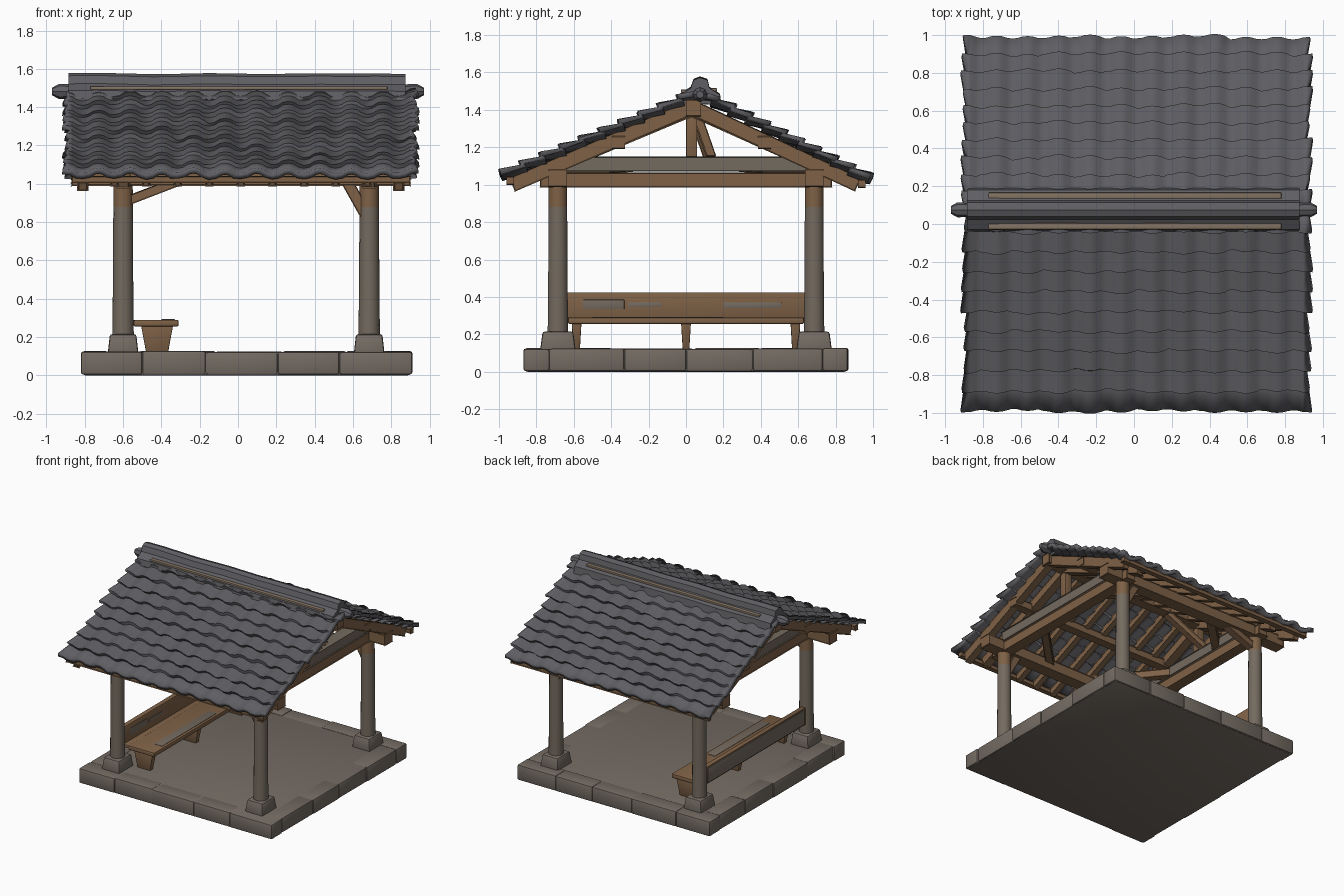
import bpy, bmesh, math, random
from mathutils import Vector, Matrix

if "Cube" in bpy.data.objects:
    bpy.data.objects.remove(bpy.data.objects["Cube"])
random.seed(4)


def mat(name, r, g, b):
    m = bpy.data.materials.new(name)
    m.diffuse_color = (r, g, b, 1)
    m.use_nodes = True
    m.node_tree.nodes["Principled BSDF"].inputs["Base Color"].default_value = m.diffuse_color
    return m


SLATE = mat("slate", 0.115, 0.113, 0.125)
STONE = mat("stone", 0.175, 0.148, 0.125)
POST = mat("weathered_wood", 0.175, 0.145, 0.115)
WOOD = mat("brown_wood", 0.21, 0.12, 0.062)
TAN = mat("worn_tan", 0.23, 0.175, 0.125)


def finish(name, bm, *mats, angle=35):
    me = bpy.data.meshes.new(name)
    bm.to_mesh(me)
    bm.free()
    ob = bpy.data.objects.new(name, me)
    bpy.context.collection.objects.link(ob)
    for m in mats:
        me.materials.append(m)
    bpy.ops.object.select_all(action='DESELECT')
    ob.select_set(True)
    bpy.context.view_layer.objects.active = ob
    bpy.ops.object.shade_smooth_by_angle(angle=math.radians(angle))
    return ob


def box(name, x0, x1, y0, y1, z0, z1, m, bev=0.006, top=1.0):
    bm = bmesh.new()
    bmesh.ops.create_cube(bm, size=1)
    for v in bm.verts:
        k = top if v.co.z > 0 else 1
        v.co = Vector(((x0 + x1) / 2 + v.co.x * k * (x1 - x0),
                       (y0 + y1) / 2 + v.co.y * k * (y1 - y0),
                       (z0 + z1) / 2 + v.co.z * (z1 - z0)))
    if bev:
        bmesh.ops.bevel(bm, geom=bm.edges[:], offset=bev, segments=2, affect='EDGES', profile=0.5)
    return finish(name, bm, m)


def beam(name, a, b, w, h, m=WOOD):
    """Rectangular timber from a to b, w wide sideways and h deep."""
    a, b = Vector(a), Vector(b)
    d = (b - a).normalized()
    side = d.cross(Vector((0, 0, 1)))
    side = side.normalized() if side.length > 0.01 else Vector((1, 0, 0))
    up = side.cross(d)
    bm = bmesh.new()
    bmesh.ops.create_cube(bm, size=1)
    rot = Matrix((d, side, up)).transposed()
    for v in bm.verts:
        v.co = (a + b) / 2 + rot @ Vector((v.co.x * (b - a).length, v.co.y * w, v.co.z * h))
    bmesh.ops.bevel(bm, geom=bm.edges[:], offset=0.005, segments=1, affect='EDGES')
    return finish(name, bm, m)


# stone platform with a rim of uneven blocks
PX0, PX1, PY = -0.82, 0.91, 0.87
box("platform", PX0 + 0.012, PX1 - 0.012, -PY + 0.012, PY - 0.012, 0, 0.122, STONE, 0.01)


def cuts(a, b, n):
    p = [a + (b - a) * i / n for i in range(n + 1)]
    return [p[0]] + [q + random.uniform(-0.05, 0.05) for q in p[1:-1]] + [p[-1]]


for s in (-1, 1):
    c = cuts(PX0, PX1, 5)
    for p, q in zip(c, c[1:]):
        e = PY - random.uniform(0, 0.008)
        ys = sorted((s * e, s * 0.73))
        box("rim_stone", p, q, *ys, 0.004, 0.125 + random.uniform(-0.004, 0.003), STONE, 0.012)
    c = cuts(-0.73, 0.73, 4)
    for p, q in zip(c, c[1:]):
        e = random.uniform(0, 0.008)
        xs = (PX0 + e, PX0 + 0.14) if s < 0 else (PX1 - 0.14, PX1 - e)
        box("rim_stone", *xs, p, q, 0.004, 0.125 + random.uniform(-0.004, 0.003), STONE, 0.012)

# round columns with brown tops, on tapered plinths
CX, CY = (-0.60, 0.685), (-0.685, 0.685)
for x in CX:
    for y in CY:
        box("plinth", x - 0.08, x + 0.08, y - 0.095, y + 0.095, 0.115, 0.215, STONE, 0.012, top=0.86)
        bm = bmesh.new()
        rings = []
        for z, r in ((0.2, 0.056), (0.5, 0.053), (0.88, 0.051), (1.06, 0.05)):
            rings.append([bm.verts.new((x + r * math.cos(t * math.pi / 7), y + r * math.sin(t * math.pi / 7), z))
                          for t in range(14)])
        for i, (lo, hi) in enumerate(zip(rings, rings[1:])):
            for t in range(14):
                f = bm.faces.new((lo[t], lo[(t + 1) % 14], hi[(t + 1) % 14], hi[t]))
                f.material_index = int(i == 2)
        bm.faces.new(rings[-1])
        finish("column", bm, POST, WOOD)

# eave plates, purlins and ridge beam along x
for y in CY:
    beam("eave_plate", (-0.84, y, 1.035), (0.87, y, 1.035), 0.09, 0.085)
    beam("column_brace_left", (-0.58, y, 0.91), (-0.32, y, 1.01), 0.05, 0.05)
    beam("column_brace_right", (0.665, y, 0.84), (0.57, y, 1.01), 0.05, 0.05)
for y in (-0.36, 0.42):
    beam("purlin", (-0.84, y, 1.225), (0.87, y, 1.225), 0.06, 0.06)
beam("ridge_beam", (-0.86, 0.04, 1.41), (0.89, 0.04, 1.41), 0.07, 0.08)

# gable trusses
for x, s in zip(CX, (1, -1)):
    beam("tie_beam", (x, -0.78, 1.025), (x, 0.78, 1.025), 0.08, 0.08)
    beam("collar_beam", (x, -0.66, 1.11), (x, 0.66, 1.11), 0.09, 0.08, POST)
    box("king_post", x - 0.03, x + 0.03, 0.0, 0.06, 1.12, 1.41, WOOD)
    for y in (-0.9, 0.9):
        beam("principal_rafter", (x, y, 1.01), (x, 0.03, 1.40), 0.06, 0.07)
    beam("ridge_strut", (x, 0.13, 1.14), (x + s * 0.32, 0.05, 1.37), 0.045, 0.045)
    for y in CY:
        beam("corner_tie", (x, y * 0.35, 1.11), (x + s * 0.45, y, 1.07), 0.05, 0.06)

# common rafters, heavier barge rafters at both ends
PITCH, RX = 0.165, 0.015
for k in range(-5, 6):
    x = RX + k * PITCH
    barge = abs(k) == 5
    for y in (-0.93, 0.92):
        lift = 0 if barge else 0.012
        beam("barge_rafter" if barge else "rafter", (x, y, 1.0 + lift), (x, 0.03, 1.415 + lift),
             0.05 if barge else 0.035, 0.08 if barge else 0.055)
for y, z in ((-0.94, 1.022), (0.94, 1.006)):
    beam("eave_batten", (-0.87, y, z), (0.9, y, z), 0.03, 0.035)

# tiled slopes: stepped courses of round cover tiles
BUMP = (0.02, 0.015, -0.003, -0.009, -0.003, 0.015)
COLS, ROWS, RIDGE = 11, 10, Vector((0, 0.07, 1.485))


def slope(name, eave):
    run = RIDGE - eave
    nrm = Vector((0, -run.z, run.y)).normalized()
    if nrm.z < 0:
        nrm = -nrm
    bm = bmesh.new()
    rows = []
    n = COLS * 6
    for r in range(ROWS):
        jit = [random.uniform(-0.005, 0.006) for _ in range(COLS + 1)]
        slip = [random.uniform(-0.008, 0.008) for _ in range(COLS + 1)]
        ends = (random.uniform(-0.012, 0.012), random.uniform(-0.012, 0.012))
        for v, step in ((r / ROWS, 0.02), ((r + 1) / ROWS, 0.0)):
            row = []
            for i in range(n + 1):
                x = RX + (i / n - 0.5) * COLS * PITCH
                if i in (0, n):
                    x += ends[i == n] + (0.012 if step else -0.006) * (1 if i else -1)
                c = (i + 3) // 6
                p = eave + run * v + nrm * (BUMP[i % 6] + step + (jit[c] if step else 0))
                if step:
                    p += run.normalized() * slip[c]
                p.x = x
                row.append(bm.verts.new(p))
            rows.append(row)
    for a, b in zip(rows, rows[1:]):
        for i in range(n):
            q = (a[i], a[i + 1], b[i + 1], b[i])
            bm.faces.new(q if eave.y < 0 else q[::-1])
    ob = finish(name, bm, SLATE, angle=40)
    sol = ob.modifiers.new("thickness", 'SOLIDIFY')
    sol.thickness, sol.offset = 0.032, -1


slope("front_roof", Vector((0, -0.98, 1.045)))
slope("back_roof", Vector((0, 0.98, 1.025)))


# ridge capping and the ridge pole poking out at both ends
def extrude_x(name, prof, x0, x1, m, n=1, wob=0.0):
    bm = bmesh.new()
    rings = []
    for i in range(n + 1):
        w = random.uniform(-wob, wob)
        rings.append([bm.verts.new((x0 + (x1 - x0) * i / n, y, z + w)) for y, z in prof])
    k = len(prof)
    for a, b in zip(rings, rings[1:]):
        for j in range(k):
            bm.faces.new((a[j], a[(j + 1) % k], b[(j + 1) % k], b[j]))
    bm.faces.new(rings[0])
    bm.faces.new(rings[-1])
    bmesh.ops.recalc_face_normals(bm, faces=bm.faces[:])
    return finish(name, bm, m)


extrude_x("ridge_cap", [(-0.04, 1.44), (-0.03, 1.485), (0.025, 1.52), (0.04, 1.562), (0.075, 1.576),
                        (0.115, 1.562), (0.125, 1.52), (0.18, 1.485), (0.19, 1.43)],
          -0.885, 0.875, SLATE, 12, 0.004)
for x0, x1 in ((-0.97, -0.85), (0.97, 0.85)):
    tip = x0 + (x1 - x0) * 0.3
    bm = bmesh.new()
    rings = [[bm.verts.new((x, 0.075 + r * math.cos(t * math.pi / 4), 1.482 + r * math.sin(t * math.pi / 4)))
              for t in range(8)] for x, r in ((x0, 0.02), (tip, 0.04), (x1, 0.036))]
    for a, b in zip(rings, rings[1:]):
        for t in range(8):
            bm.faces.new((a[t], a[(t + 1) % 8], b[(t + 1) % 8], b[t]))
    bm.faces.new(rings[0])
    bmesh.ops.recalc_face_normals(bm, faces=bm.faces[:])
    finish("ridge_pole_end", bm, SLATE)
for y, z in ((-0.012, 1.5), (0.15, 1.508)):
    box("ridge_mortar", -0.77, 0.78, y - 0.016, y + 0.016, z - 0.008, z + 0.008, TAN, 0.003)

# bench between the left columns
box("bench_seat", -0.545, -0.31, -0.63, 0.63, 0.255, 0.29, WOOD, 0.008)
box("bench_back", -0.625, -0.585, -0.64, 0.64, 0.285, 0.425, WOOD)
box("bench_back_rail", -0.6, -0.54, -0.63, 0.63, 0.265, 0.29, WOOD)
box("bench_back_outer_face", -0.631, -0.624, -0.62, 0.62, 0.295, 0.415, POST, 0.002)
for y in (-0.585, 0.0, 0.585):
    box("bench_leg", -0.48, -0.365, y - 0.018, y + 0.018, 0.12, 0.26, WOOD, 0.004, top=1.45)
for y0, y1, z0, z1 in ((-0.55, -0.33, 0.335, 0.385), (-0.31, -0.13, 0.345, 0.37), (0.2, 0.51, 0.34, 0.37)):
    box("worn_patch", -0.588, -0.582, y0, y1, z0, z1, POST, 0.002)
box("worn_seat_patch", -0.4, -0.33, -0.5, 0.2, 0.288, 0.293, POST, 0.002)
